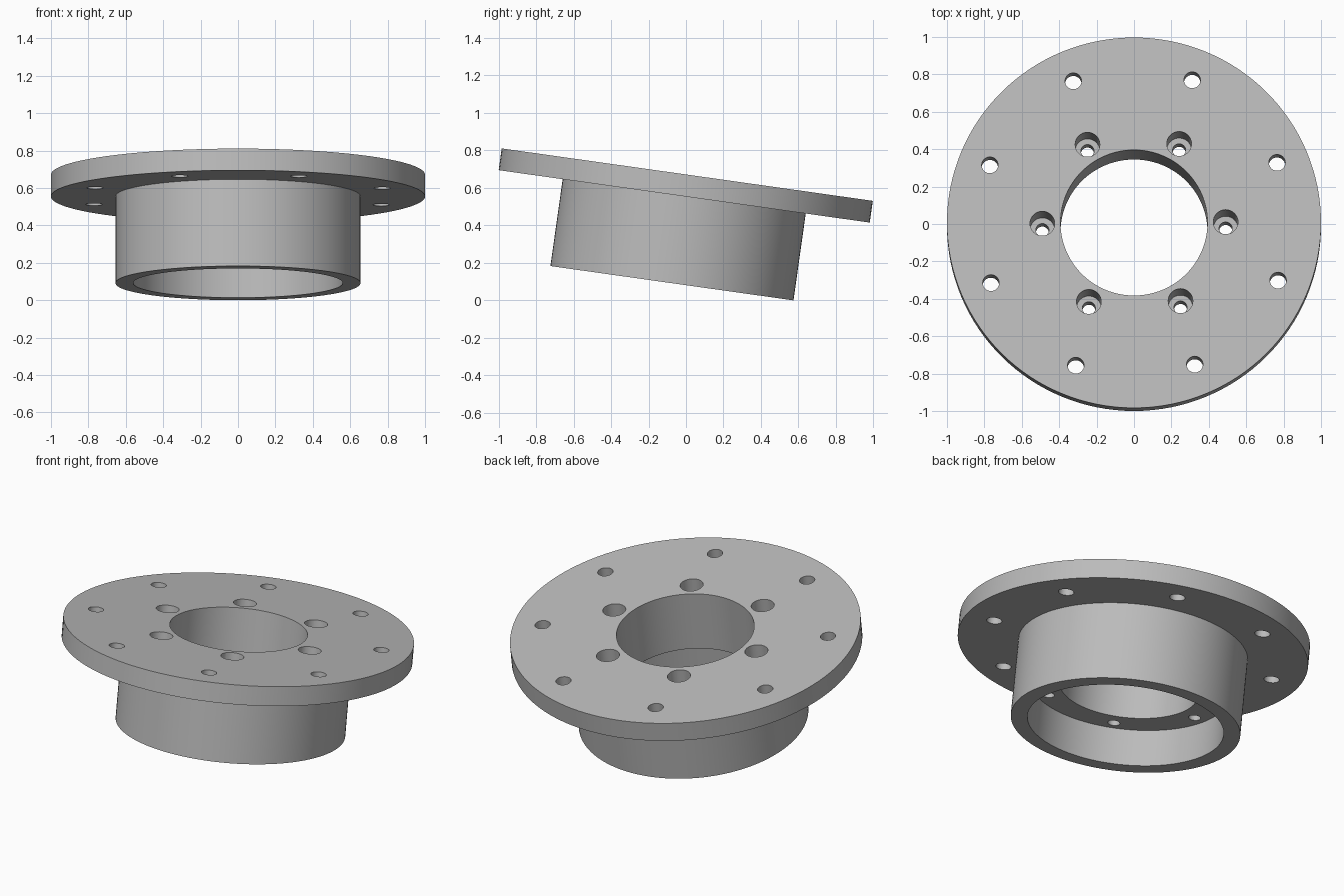
import bpy
import bmesh
import math
from mathutils import Matrix, Vector

cube = bpy.data.objects.get("Cube")
if cube:
    bpy.data.objects.remove(cube)

TILT = math.radians(-8.04)
SEGMENTS = 128
HEIGHT = 0.585          # hub foot to flange top
FLANGE_UNDER = 0.468
SHELF = 0.22            # depth of the recess under the hub

metal = bpy.data.materials.new("light grey metal")
metal.use_nodes = True
GREY = (0.5, 0.5, 0.5, 1)
metal.diffuse_color = GREY
metal.node_tree.nodes["Principled BSDF"].inputs["Base Color"].default_value = GREY


def add_object(name, bm):
    bmesh.ops.recalc_face_normals(bm, faces=bm.faces)
    mesh = bpy.data.meshes.new(name)
    bm.to_mesh(mesh)
    bm.free()
    mesh.materials.append(metal)
    obj = bpy.data.objects.new(name, mesh)
    bpy.context.collection.objects.link(obj)
    return obj


def lathe(name, profile):
    """Turn a closed (radius, height) profile around the z axis."""
    bm = bmesh.new()
    verts = [bm.verts.new((r, 0, z)) for r, z in profile]
    edges = [bm.edges.new((v, verts[i - 1])) for i, v in enumerate(verts)]
    bmesh.ops.spin(bm, geom=verts + edges, cent=(0, 0, 0), axis=(0, 0, 1),
                   angle=math.tau, steps=SEGMENTS, use_merge=True)
    bmesh.ops.remove_doubles(bm, verts=bm.verts, dist=0.0001)
    return add_object(name, bm)


def drill_ring(body, name, count, circle, start, radius, low, high):
    """Cut a ring of round holes between two heights."""
    bm = bmesh.new()
    for i in range(count):
        angle = math.radians(start) + math.tau * i / count
        place = Vector((circle * math.cos(angle), circle * math.sin(angle), (low + high) / 2))
        bmesh.ops.create_cone(bm, cap_ends=True, segments=32, radius1=radius, radius2=radius,
                              depth=high - low, matrix=Matrix.Translation(place))
    cutter = add_object(name, bm)
    cutter.hide_render = True
    cut = body.modifiers.new(name, 'BOOLEAN')
    cut.operation = 'DIFFERENCE'
    cut.solver = 'EXACT'
    cut.object = cutter
    bpy.context.view_layer.objects.active = body
    bpy.ops.object.modifier_apply(modifier=cut.name)
    bpy.data.objects.remove(cutter)


# Flange and hub with a stepped bore
flange = lathe("flanged_hub", [
    (0.393, HEIGHT), (1.0, HEIGHT), (1.0, FLANGE_UNDER), (0.655, FLANGE_UNDER),
    (0.655, 0), (0.56, 0), (0.56, SHELF), (0.393, SHELF)])

# Outer bolt holes, then the screw holes with their wide heads
drill_ring(flange, "bolt_holes", 8, 0.831, 23, 0.044, FLANGE_UNDER - 0.1, HEIGHT + 0.1)
drill_ring(flange, "screw_holes", 6, 0.49, 0.5, 0.035, SHELF - 0.1, HEIGHT + 0.1)
drill_ring(flange, "screw_heads", 6, 0.49, 0.5, 0.066, HEIGHT - 0.25, HEIGHT + 0.1)

# Smooth walls, sharp rims
bpy.ops.object.select_all(action='DESELECT')
flange.select_set(True)
bpy.context.view_layer.objects.active = flange
bpy.ops.object.shade_smooth_by_angle(angle=math.radians(30))

# Lean the part so its hub foot touches the ground at the back
flange.data.transform(Matrix.Translation((0, -0.075, 0.0916)) @ Matrix.Rotation(TILT, 4, 'X'))
